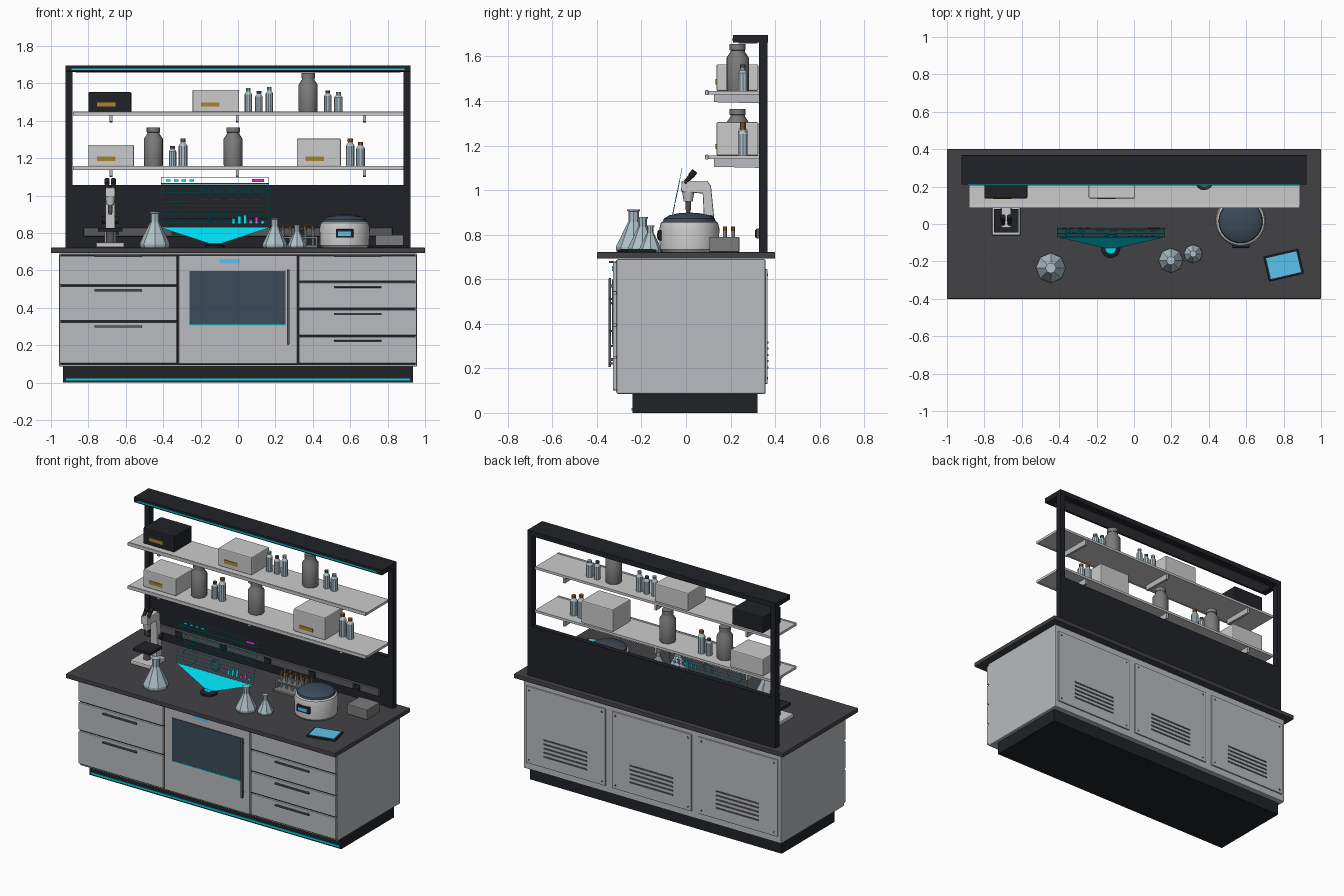
import bpy, bmesh, math
from mathutils import Matrix, Vector

if "Cube" in bpy.data.objects:
    bpy.data.objects.remove(bpy.data.objects["Cube"])

def mat(name, r, g, b):
    m = bpy.data.materials.new(name)
    m.diffuse_color = (r, g, b, 1)
    m.use_nodes = True
    m.node_tree.nodes["Principled BSDF"].inputs["Base Color"].default_value = m.diffuse_color
    return m

BLACK = mat("black_frame", .014, .016, .02)
TOP = mat("counter_dark", .055, .055, .06)
GREY = mat("cabinet_grey", .48, .5, .52)
LIGHT = mat("light_grey", .62, .63, .65)
MID = mat("jar_grey", .2, .2, .2)
STEEL = mat("handle_steel", .1, .1, .11)
GLASS = mat("glass", .42, .53, .58)
WINDOW = mat("window", .045, .07, .1)
CYAN = mat("cyan", 0, .7, .85)
SCREEN = mat("screen_blue", .1, .55, .85)
PINK = mat("pink", .8, .03, .6)
GOLD = mat("label_gold", .4, .24, .02)
BROWN = mat("cap_brown", .4, .13, .03)

def finish(name, bm, m, bevel=0, smooth=False):
    bmesh.ops.recalc_face_normals(bm, faces=bm.faces)
    me = bpy.data.meshes.new(name)
    bm.to_mesh(me)
    bm.free()
    ob = bpy.data.objects.new(name, me)
    bpy.context.collection.objects.link(ob)
    me.materials.append(m)
    if bevel:
        b = ob.modifiers.new("bevel", 'BEVEL')
        b.width, b.segments = bevel, 2
    if smooth:
        bpy.context.view_layer.objects.active = ob
        ob.select_set(True)
        bpy.ops.object.shade_smooth_by_angle(angle=math.radians(35))
        ob.select_set(False)
    return ob

def box(name, x0, x1, y0, y1, z0, z1, m, bevel=0, M=Matrix()):
    bm = bmesh.new()
    c = Matrix.Translation(((x0+x1)/2, (y0+y1)/2, (z0+z1)/2))
    bmesh.ops.create_cube(bm, size=1, matrix=M @ c @ Matrix.Diagonal((x1-x0, y1-y0, z1-z0, 1)))
    return finish(name, bm, m, bevel)

def lathe(name, loc, prof, n, m, smooth=False, M=Matrix()):
    bm = bmesh.new()
    rings = [[bm.verts.new((r*math.cos(2*math.pi*i/n), r*math.sin(2*math.pi*i/n), z))
              for i in range(n)] for r, z in prof]
    for a, b in zip(rings, rings[1:]):
        for i in range(n):
            bm.faces.new((a[i], a[(i+1) % n], b[(i+1) % n], b[i]))
    bm.faces.new(rings[0])
    bm.faces.new(rings[-1])
    bm.transform(Matrix.Translation(loc) @ M)
    return finish(name, bm, m, 0, smooth)

def prism(name, pts, x0, x1, m, bevel=0):
    # extrude a y,z outline along x
    bm = bmesh.new()
    f = bm.faces.new([bm.verts.new((x0, y, z)) for y, z in pts])
    r = bmesh.ops.extrude_face_region(bm, geom=[f])
    bmesh.ops.translate(bm, vec=(x1-x0, 0, 0), verts=[v for v in r['geom'] if isinstance(v, bmesh.types.BMVert)])
    return finish(name, bm, m, bevel)

# cabinet
box("plinth", -.935, .935, -.24, .32, 0, .09, BLACK)
box("plinth_light", -.92, .92, -.244, -.24, .01, .022, CYAN)
box("cabinet_body", -.957, .957, -.312, .357, .085, .69, GREY, .006)
box("cabinet_gap", -.95, .95, -.315, -.31, .095, .685, BLACK)
box("countertop", -1, 1, -.4, .4, .692, .722, TOP, .005)

# drawers
for side, x0, x1, zs in (("left", -.955, -.327, (.1, .328, .52, .683)),
                         ("right", .325, .955, (.1, .25, .395, .54, .683))):
    xc = (x0+x1)/2
    for i, (a, b) in enumerate(zip(zs, zs[1:])):
        box(f"{side}_drawer_{i}", x0, x1, -.328, -.312, a+.003, b-.006, GREY, .003)
        z = b-.028 if b < .6 else b-.006
        box(f"{side}_handle_{i}", xc-.127, xc+.127, -.346, -.334, z-.005, z+.005, STEEL, .002)
        for s in (-.11, .11):
            box(f"{side}_handle_post_{i}", xc+s-.004, xc+s+.004, -.336, -.326, z-.004, z+.004, STEEL)

# centre appliance door
box("oven_door", -.317, .317, -.328, -.312, .1, .68, GREY, .004)
box("oven_window", -.258, .255, -.332, -.326, .312, .598, WINDOW)
box("window_light", -.258, .255, -.333, -.328, .306, .312, CYAN)
box("door_display", -.1, .012, -.332, -.326, .638, .66, SCREEN)
box("door_handle", .262, .276, -.348, -.336, .205, .605, STEEL, .003)
for z in (.24, .57):
    box("door_handle_post", .265, .273, -.338, -.327, z-.006, z+.006, STEEL)

# back service panels with vents and screws
FACE_BACK = Matrix.Rotation(-math.pi/2, 4, 'X')
for k in (-1, 0, 1):
    c = k*.64
    box("back_panel", c-.295, c+.295, .355, .366, .13, .645, GREY, .003)
    for i in range(5):
        z = .2+i*.028
        box("vent_slat", c-.16, c+.16, .364, .37, z, z+.009, STEEL)
    for sx in (-.27, .27):
        for z in (.155, .62):
            lathe("panel_screw", (c+sx, .364, z), ((.006, 0), (.006, .005)), 8, STEEL, M=FACE_BACK)

# hutch frame
for s in (-1, 1):
    box("frame_post", s*.904-.018, s*.904+.018, .327, .367, .72, 1.67, BLACK)
box("splash_panel", -.92, .92, .332, .366, .72, 1.057, BLACK)
box("canopy", -.922, .922, .21, .368, 1.662, 1.696, BLACK, .002)
box("canopy_diffuser", -.87, .87, .235, .32, 1.658, 1.663, STEEL)
box("canopy_light", -.89, .89, .206, .211, 1.672, 1.68, CYAN)
box("outlet_rail", -.825, .825, .315, .334, .782, .828, STEEL, .003)
for x in (-.66, -.33, 0, .33, .66):
    box("outlet", x-.025, x+.025, .31, .317, .788, .822, BLACK)

# shelves
for z in (1.155, 1.445):
    box("shelf", -.882, .887, .1, .335, z-.016, z, LIGHT)
    box("shelf_lip", -.882, .887, .086, .1, z-.018, z+.004, LIGHT, .003)
    for x in (-.68, -.004, .676):
        prism("shelf_bracket", ((.125, z-.015), (.125, z-.05), (.33, z-.055), (.33, z-.015)), x-.008, x+.008, GREY)

# storage boxes with labels
for x0, x1, z, h, m in ((-.8, -.57, 1.445, .108, BLACK), (-.243, .006, 1.445, .12, LIGHT),
                        (-.8, -.556, 1.155, .116, LIGHT), (.315, .55, 1.155, .15, LIGHT)):
    box("storage_box", x0, x1, .137, .325, z, z+h, m, .006)
    box("box_label", x0+.045, x0+.145, .133, .139, z+.03, z+.053, GOLD)

# large jars
for x, z in ((.375, 1.445), (-.452, 1.155), (-.026, 1.155)):
    lathe("jar", (x, .232, z), ((.048, 0), (.051, .01), (.051, .148), (.033, .175), (.033, .183),
                                (.036, .184), (.036, .21)), 16, MID, True)

# small bottles
for x, z, h, m in ((.055, 1.445, .13, GLASS), (.112, 1.445, .115, STEEL), (.168, 1.445, .135, GLASS),
                   (.48, 1.445, .118, STEEL), (.537, 1.445, .108, GLASS), (-.35, 1.155, .11, STEEL),
                   (-.294, 1.155, .15, BROWN), (.6, 1.155, .15, BROWN), (.655, 1.155, .132, BROWN)):
    r = .023 if x > .5 or -.3 < x < -.2 else .02
    lathe("bottle", (x, .255, z), ((r, 0), (r, h*.74), (r*.5, h*.86), (r*.5, h*.9)), 10, GLASS)
    lathe("bottle_cap", (x, .255, z+h*.88), ((r*.62, 0), (r*.62, h*.12)), 10, m)

# conical flasks
for x, y, r, h in ((-.445, -.235, .08, .192), (.197, -.195, .066, .158), (.316, -.16, .05, .12)):
    lathe("flask", (x, y, .722), ((r*.94, 0), (r, h*.06), (r, h*.12), (r*.3, h*.72), (r*.3, h*.95),
                                  (r*.36, h*.96), (r*.36, h)), 8, GLASS)

# microscope
MX = -.683
box("microscope_base", MX-.077, MX+.077, -.062, .1, .722, .75, LIGHT, .008)
box("microscope_pillar", MX-.03, MX+.03, .07, .13, .73, .81, LIGHT, .008)
box("microscope_stage", MX-.065, MX+.065, -.045, .08, .808, .826, BLACK, .002)
lathe("condenser", (MX, .01, .748), ((.022, 0), (.022, .06)), 12, STEEL, True)
prism("microscope_arm", ((.085, .79), (.135, .79), (.112, 1.02), (.095, 1.042), (-.02, 1.042), (-.022, .992),
                         (.075, .985)), MX-.026, MX+.026, LIGHT, .005)
lathe("nosepiece", (MX, .01, .95), ((.02, 0), (.028, .045)), 12, LIGHT, True)
lathe("objective", (MX, .01, .9), ((.008, 0), (.013, .015), (.013, .055)), 10, STEEL, True)
for s in (-1, 1):
    lathe("eyepiece", (MX+s*.017, -.005, 1.03), ((.011, 0), (.011, .04), (.014, .042), (.014, .072)), 12, BLACK,
          True, Matrix.Rotation(-.68, 4, 'X'))
    lathe("focus_knob", (MX+s*.024, .11, .87), ((.018, 0), (.018, .02)), 12, BLACK, True,
          Matrix.Rotation(s*math.pi/2, 4, 'Y'))

# centrifuge
lathe("centrifuge_body", (.57, .015, .722), ((.122, 0), (.132, .012), (.135, .105), (.128, .132), (.112, .142)),
      32, LIGHT, True)
lathe("centrifuge_lid", (.57, .015, .86), ((.118, 0), (.114, .012), (.09, .027), (.05, .036), (.01, .039)), 32, WINDOW, True)
box("centrifuge_panel", .523, .617, -.127, -.09, .775, .82, BLACK, .003)
box("centrifuge_screen", .535, .605, -.13, -.125, .785, .808, SCREEN)

# test tube rack
box("tube_rack", .175, .425, .12, .235, .722, .735, MID, .002)
box("tube_rack_top", .175, .425, .15, .235, .77, .78, MID)
for x in (.18, .42):
    box("tube_rack_end", x-.005, x+.005, .15, .235, .73, .775, MID)
for i in range(6):
    for y in (.175, .212):
        x = .2+i*.04
        lathe("test_tube", (x, y, .735), ((.008, 0), (.008, .085)), 8, GLASS)
        lathe("tube_cap", (x, y, .816), ((.009, 0), (.009, .02)), 8, BROWN)

# small instrument box and tablet
box("instrument_box", .735, .885, .105, .24, .722, .79, MID, .005)
T = Matrix.Translation((.8, -.22, .722)) @ Matrix.Rotation(math.radians(13), 4, 'Z')
box("tablet", -.095, .095, -.068, .068, 0, .012, BLACK, .004, T)
box("tablet_screen", -.083, .083, -.057, .057, .01, .014, SCREEN, 0, T)

# hologram projector and beam
lathe("projector", (-.125, -.13, .722), ((.052, 0), (.052, .012), (.04, .02), (.025, .02)), 24, BLACK, True)
lathe("projector_lens", (-.125, -.13, .738), ((.028, 0), (.028, .006)), 20, CYAN, True)
bm = bmesh.new()
bm.faces.new([bm.verts.new(p) for p in ((-.16, -.128, .745), (-.085, -.128, .745), (.168, -.07, .828), (-.412, -.07, .828))])
finish("projector_beam", bm, CYAN)

# hologram panel: leaning frame, local x across and z up
H = Matrix.Translation((-.123, -.072, .83)) @ Matrix.Rotation(-.2, 4, 'X')
def holo(name, x0, x1, z0, z1, m=CYAN):
    box(name, x0, x1, -.001, .001, z0, z1, m, 0, H)
def frame(x0, x1, z0, z1, t=.003):
    for z in (z0, z1-t):
        holo("holo_edge", x0, x1, z, z+t)
    for x in (x0, x1-t):
        holo("holo_edge", x, x+t, z0, z1)
frame(-.288, .288, .238, .275)
frame(-.288, .288, 0, .236, .002)
for i in range(1, 10):
    holo("holo_scanline", -.285, .285, i*.0235, i*.0235+.002)
for i in range(4):
    holo("holo_glyph", -.262+i*.042, -.238+i*.042, .25, .262)
holo("holo_tag", .197, .262, .248, .264, PINK)
for i in range(5):
    holo("holo_text", -.08+i*.072, -.03+i*.072, .195, .2)
    holo("holo_text", -.08+i*.072, -.04+i*.072, .15, .155)
for i, h in enumerate((.03, .045, .05, .022, .038, .018)):
    holo("holo_bar", .09+i*.031, .107+i*.031, .018, .018+h, PINK if i in (3, 4) else CYAN)
for u, v, r in ((-.195, .165, .05), (-.195, .06, .05), (0, .055, .036), (-.195, .165, .03), (0, .055, .026)):
    bpy.ops.mesh.primitive_torus_add(major_radius=r, minor_radius=.002, major_segments=32, minor_segments=4)
    ob = bpy.context.object
    ob.name = "holo_dial"
    ob.matrix_world = H @ Matrix.Translation((u, 0, v)) @ Matrix.Rotation(math.pi/2, 4, 'X')
    ob.data.materials.append(CYAN)
    ob.select_set(False)
